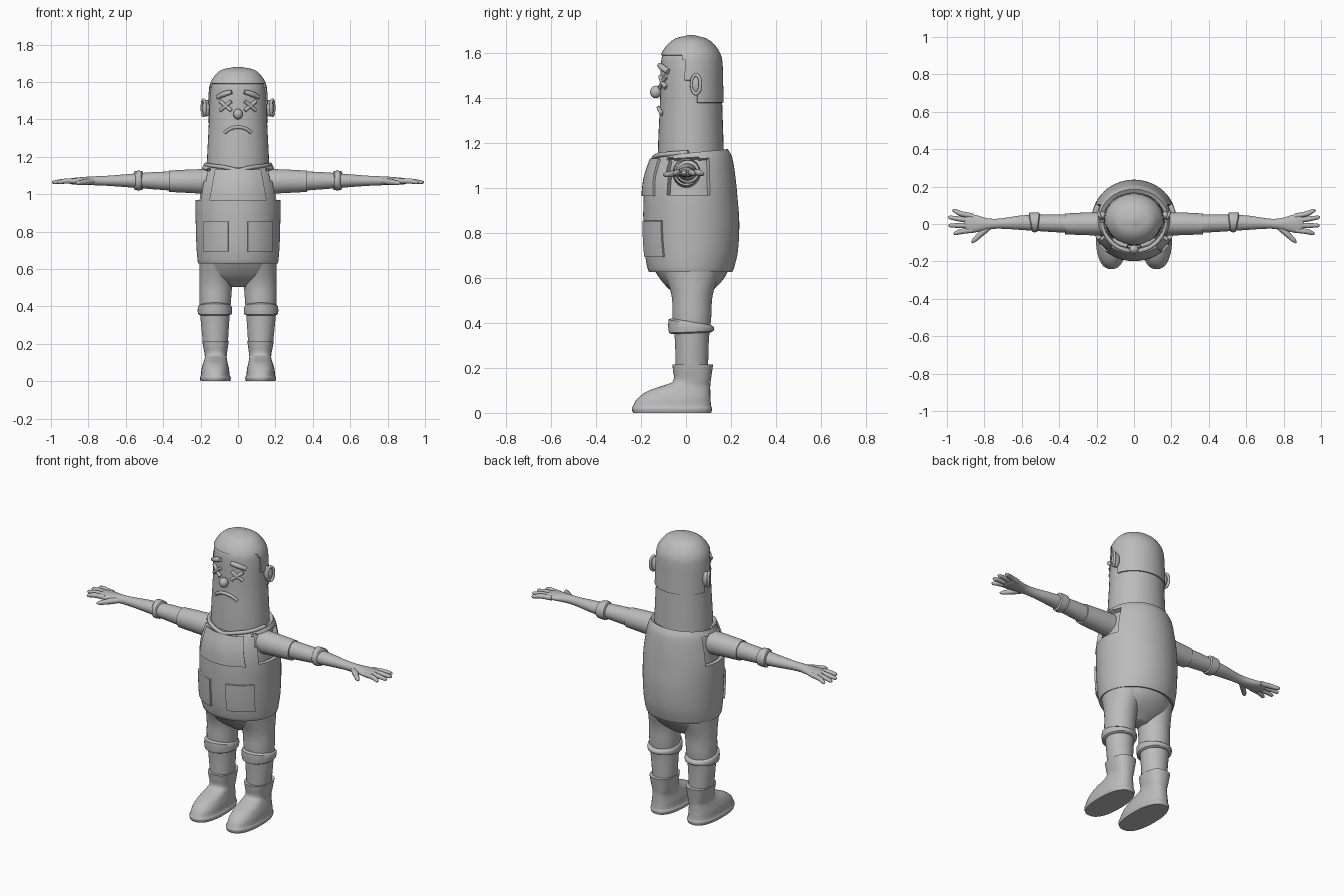
import bpy, bmesh, math
from mathutils import Vector

cube = bpy.data.objects.get("Cube")
if cube:
    bpy.data.objects.remove(cube, do_unlink=True)

grey = bpy.data.materials.new("plain grey")
grey.use_nodes = True
grey.diffuse_color = (0.5, 0.5, 0.5, 1)
grey.node_tree.nodes["Principled BSDF"].inputs["Base Color"].default_value = (0.5, 0.5, 0.5, 1)
parts = []


def add(name, data):
    ob = bpy.data.objects.new(name, data)
    bpy.context.scene.collection.objects.link(ob)
    data.materials.append(grey)
    parts.append(ob)
    return ob


def finish(name, bm):
    bmesh.ops.recalc_face_normals(bm, faces=bm.faces)
    me = bpy.data.meshes.new(name)
    bm.to_mesh(me)
    bm.free()
    return add(name, me)


def solidify(ob, thick, offset):
    mod = ob.modifiers.new("thickness", 'SOLIDIFY')
    mod.thickness, mod.offset = thick, offset


def sample(rows, steps):
    """Smooth curve through section rows (monotone along the first value)."""
    rows = [tuple(r) + (0,) * (6 - len(r)) for r in rows]
    out = []
    for i in range(len(rows) - 1):
        p1, p2 = rows[i], rows[i + 1]
        p0, p3 = rows[max(i - 1, 0)], rows[min(i + 2, len(rows) - 1)]
        h = (p2[0] - p1[0]) or 1e-6
        for k in range(steps):
            t = k / steps
            row = [p1[0] + t * h]
            for a, b, c, d in list(zip(p0, p1, p2, p3))[1:]:
                m1 = (c - a) / ((p2[0] - p0[0]) or 1e-6) * h
                m2 = (d - b) / ((p3[0] - p1[0]) or 1e-6) * h
                row.append((2*t**3 - 3*t**2 + 1) * b + (t**3 - 2*t*t + t) * m1
                           + (3*t*t - 2*t**3) * c + (t**3 - t*t) * m2)
            out.append(tuple(row))
    return out + [rows[-1]]


def loft(name, rows, axis='z', power=2.0, steps=4, seg=40, side=1, cut=None):
    """Rows: position, min and max of both cross axes, tilt along y."""
    bm = bmesh.new()
    rings = []
    for t, a0, a1, b0, b1, tilt in sample(rows, steps):
        ring = []
        for k in range(seg):
            u = 2 * math.pi * k / seg
            c, s = math.cos(u), math.sin(u)
            da = math.copysign(abs(c) ** (2 / power), c) * (a1 - a0) / 2
            db = math.copysign(abs(s) ** (2 / power), s) * (b1 - b0) / 2
            a, b = (a0 + a1) / 2 + da, (b0 + b1) / 2 + db
            p = (a, b, t + tilt * db) if axis == 'z' else (t + tilt * da, a, b)
            ring.append(bm.verts.new((p[0] * side, p[1], p[2])))
        rings.append(ring)
    for r, q in zip(rings, rings[1:]):
        for k in range(seg):
            n = (k + 1) % seg
            bm.faces.new((r[k], r[n], q[n], q[k]))
    bm.faces.new(rings[0])
    bm.faces.new(rings[-1])
    bmesh.ops.recalc_face_normals(bm, faces=bm.faces)
    if cut:
        gone = [f for f in bm.faces if cut(f.calc_center_median())]
        bmesh.ops.delete(bm, geom=gone, context='FACES')
    return finish(name, bm)


def round_rows(rows):
    """Turn (z, front, back, half width) rows into loft rows."""
    return [(z, -w, w, f, b, *tilt) for z, f, b, w, *tilt in rows]


def front_y(rows, x, z):
    """Depth of the front surface of a centred loft."""
    dense = sample(rows, 6)
    i = max(1, next((i for i, r in enumerate(dense) if r[0] >= z), len(dense) - 1))
    p, q = dense[i - 1], dense[i]
    t = (z - p[0]) / (q[0] - p[0])
    w, f, b = (p[j] + (q[j] - p[j]) * t for j in (2, 3, 4))
    return (f + b) / 2 - (b - f) / 2 * math.sqrt(max(0, 1 - (x / w) ** 2))


def patch(name, rows, x0, x1, z0, z1, taper=1.0, thick=0.02, n=10):
    """Cloth panel lying on the front of a centred loft."""
    bm = bmesh.new()
    grid = []
    for i in range(n + 1):
        z = z0 + (z1 - z0) * i / n
        k = 1 + (taper - 1) * i / n
        xs = [(x0 + (x1 - x0) * j / n) * k for j in range(n + 1)]
        grid.append([bm.verts.new((x, front_y(rows, x, z), z)) for x in xs])
    for r, q in zip(grid, grid[1:]):
        for j in range(n):
            bm.faces.new((r[j], r[j + 1], q[j + 1], q[j]))
    solidify(finish(name, bm), thick, 0)


def tube(name, pts, r, radii=None, closed=False):
    cu = bpy.data.curves.new(name, 'CURVE')
    cu.dimensions = '3D'
    cu.bevel_depth, cu.bevel_resolution, cu.resolution_u = r, 3, 6
    cu.use_fill_caps = True
    sp = cu.splines.new('BEZIER')
    sp.bezier_points.add(len(pts) - 1)
    sp.use_cyclic_u = closed
    for i, (bp, p) in enumerate(zip(sp.bezier_points, pts)):
        bp.co = p
        bp.handle_left_type = bp.handle_right_type = 'AUTO'
        bp.radius = radii[i] if radii else 1
    return add(name, cu)


def ball(name, loc, size):
    bm = bmesh.new()
    bmesh.ops.create_uvsphere(bm, u_segments=24, v_segments=14, radius=1)
    for v in bm.verts:
        v.co = Vector([c * s + o for c, s, o in zip(v.co, size, loc)])
    return finish(name, bm)


# head and hair cap
head_rows = round_rows([
    (1.1, -.126, .17, .168), (1.2, -.124, .167, .165), (1.38, -.116, .161, .156),
    (1.48, -.114, .158, .153), (1.55, -.112, .156, .149), (1.59, -.105, .149, .142),
    (1.63, -.081, .125, .118), (1.66, -.043, .087, .08), (1.674, .01, .034, .012)])
loft("head", head_rows)
hair = loft("hair", head_rows[2:], seg=64, cut=lambda c:
            (c.z < 1.59 and c.y < -.01) or (c.z < 1.48 and c.y < .055))
solidify(hair, .007, 1)

# vest with arm openings over a shirt
vest_rows = round_rows([
    (.628, -.165, .207, .212), (.645, -.172, .214, .216), (.72, -.184, .231, .222),
    (.85, -.19, .237, .226), (.97, -.188, .228, .226), (1.05, -.178, .22, .215),
    (1.13, -.15, .205, .196, .05), (1.158, -.134, .186, .183, .1)])
vest = loft("vest", vest_rows, seg=72, cut=lambda c:
            abs(c.x) + abs(c.y) < .08
            or (abs(c.x) > .1 and .97 < c.z < 1.135 and -.08 < c.y < .105))
solidify(vest, .025, -1)
loft("shirt", round_rows([(.64, -.15, .19, .195), (.85, -.168, .215, .2),
                          (1.0, -.162, .2, .192), (1.1, -.14, .19, .18),
                          (1.15, -.115, .165, .165)]))
patch("chest_panel", vest_rows, -.148, .148, .965, 1.128, .8)
loft("pelvis", round_rows([(.505, -.02, .07, .06), (.53, -.05, .1, .13),
                           (.56, -.085, .135, .178), (.6, -.118, .17, .195),
                           (.65, -.15, .195, .2)]))

# face
ball("nose", (0, -.134, 1.428), (.025, .026, .028))
mouth = [(-.072, 1.328), (-.04, 1.35), (0, 1.358), (.04, 1.35), (.072, 1.328)]
tube("mouth", [(x, front_y(head_rows, x, z) - .005, z) for x, z in mouth], .009)

for s, side in ((-1, "right"), (1, "left")):
    def on_face(x, z, lift):
        return (x * s, front_y(head_rows, x, z) - lift, z)

    # cross eyes, brow and ear
    for d in (-1, 1):
        tube(side + "_eye_cross", [on_face(.066 + k * .03, 1.472 + d * k * .025, .004)
                                   for k in (-1, 0, 1)], .01)
    tube(side + "_brow", [on_face(.034, 1.547, .008), on_face(.072, 1.536, .008),
                          on_face(.11, 1.518, .008)], .015, [.8, 1, .8])
    ball(side + "_ear", (s * .168, .045, 1.46), (.024, .022, .045))
    rim = [2 * math.pi * k / 10 for k in range(10)]
    tube(side + "_ear_rim", [(s * (.184 + .008 * math.sin(a)), .045 + .019 * math.sin(a),
                              1.462 + .042 * math.cos(a)) for a in rim], .008, closed=True)

    # collar flap and pocket
    tube(side + "_collar", [(0, -.146, 1.126), (s * .07, -.132, 1.143),
                            (s * .14, -.075, 1.152), (s * .173, .01, 1.158)], .011)
    patch(side + "_pocket", vest_rows, s * .05, s * .18, .695, .855)

    # sleeve, arm, cuff and hand
    loft(side + "_sleeve", [(.15, -.06, .065, 1.0, 1.135), (.25, -.06, .062, 1.006, 1.132),
                            (.37, -.055, .056, 1.012, 1.126)], 'x', side=s)
    loft(side + "_arm", [
        (.3, -.05, .05, 1.015, 1.122), (.45, -.042, .05, 1.026, 1.118),
        (.6, -.032, .046, 1.038, 1.106), (.72, -.025, .029, 1.046, 1.097),
        (.78, -.03, .03, 1.048, 1.095), (.85, -.045, .049, 1.05, 1.09),
        (.89, -.046, .054, 1.053, 1.085), (.91, -.034, .046, 1.06, 1.078)], 'x', side=s)
    loft(side + "_cuff", [(.508, -.035, .05, 1.03, 1.115, -.12),
                          (.513, -.043, .06, 1.022, 1.124, -.12),
                          (.55, -.043, .06, 1.022, 1.124, .18),
                          (.555, -.035, .05, 1.03, 1.115, .18)], 'x', side=s, steps=2)
    fingers = [(.042, .972, .072), (.018, .994, .035), (-.008, .992, -.008), (-.033, .966, -.05)]
    for y, tip, ty in fingers:
        tube(side + "_finger", [(s * .86, y, 1.07), (s * .93, (y + ty) / 2, 1.069),
                                (s * (tip - .008), ty, 1.063), (s * tip, ty, 1.062)],
             .014, [1, 1, .7, .25])
    tube(side + "_thumb", [(s * .77, -.012, 1.07), (s * .81, -.045, 1.066),
                           (s * .855, -.088, 1.06), (s * .868, -.1, 1.059)],
         .017, [.9, 1, .7, .25])

    # leg, knee band and boot
    loft(side + "_leg", [(.19, .055, .186, -.045, .098), (.33, .046, .2, -.05, .102),
                         (.42, .038, .206, -.06, .112), (.52, .03, .206, -.064, .118),
                         (.63, .01, .205, -.1, .15)], side=s)
    loft(side + "_knee_band", [(.354, .042, .205, -.062, .108, .04),
                               (.36, .033, .214, -.076, .122, .04),
                               (.398, .033, .214, -.078, .124, -.16),
                               (.406, .042, .205, -.066, .11, -.16)], side=s, steps=2)
    loft(side + "_boot", [
        (0, .042, .2, -.236, .112), (.018, .038, .204, -.241, .116),
        (.03, .044, .199, -.236, .112), (.065, .048, .195, -.215, .109),
        (.1, .056, .185, -.165, .108), (.122, .06, .178, -.1, .108),
        (.14, .06, .178, -.058, .11), (.19, .053, .187, -.058, .117),
        (.216, .049, .191, -.061, .121)], power=2.4, side=s)

# bake modifiers and curves, then smooth
bpy.ops.object.select_all(action='DESELECT')
for ob in parts:
    ob.select_set(True)
bpy.context.view_layer.objects.active = parts[0]
bpy.ops.object.convert(target='MESH')
bpy.ops.object.shade_smooth_by_angle(angle=math.radians(40))
